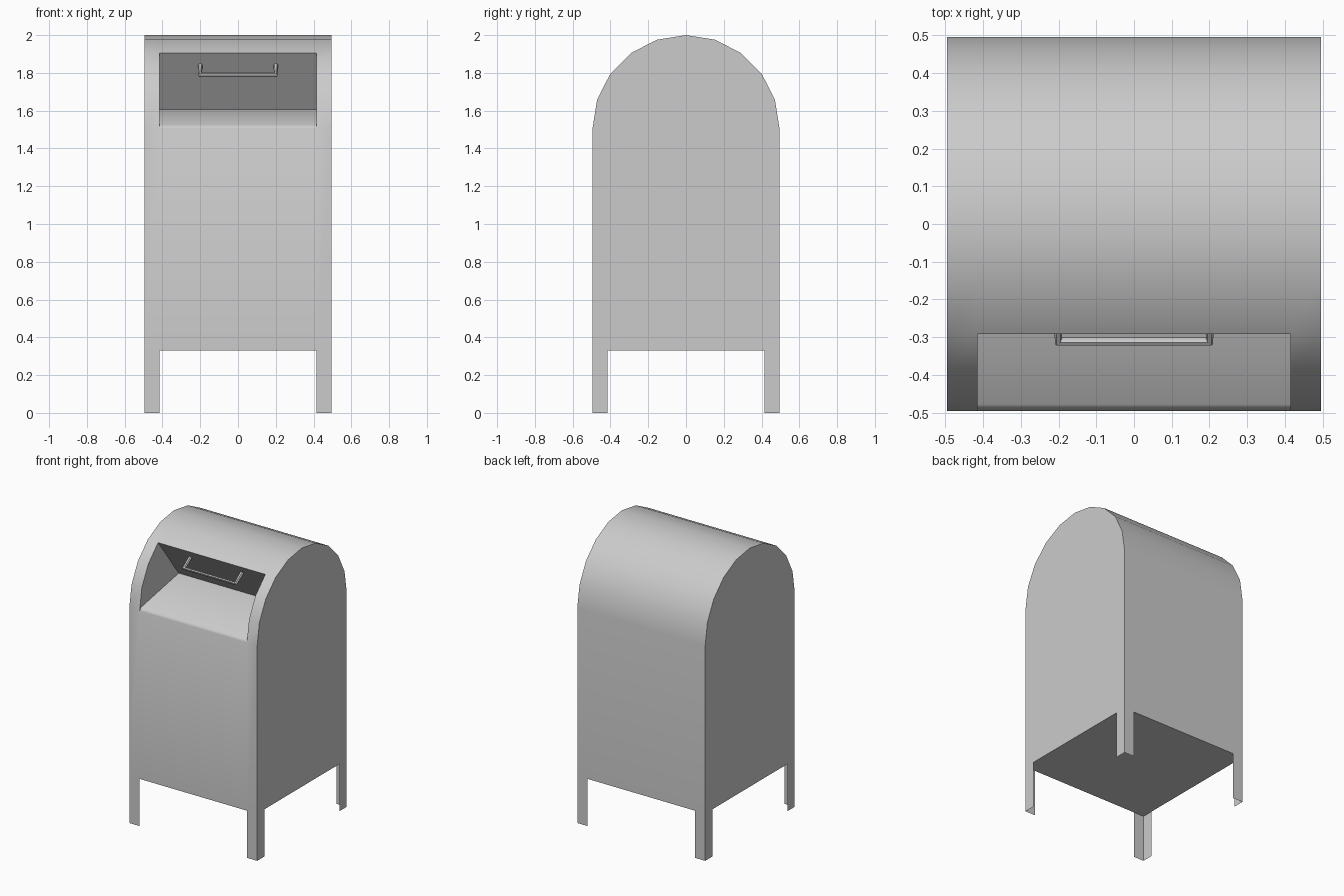
import bpy, bmesh, math

cube = bpy.data.objects.get("Cube")
if cube:
    bpy.data.objects.remove(cube, do_unlink=True)

grey = bpy.data.materials.new("grey paint")
grey.use_nodes = True
colour = (0.6, 0.6, 0.6, 1)
grey.diffuse_color = colour
grey.node_tree.nodes["Principled BSDF"].inputs["Base Color"].default_value = colour

R = 0.495        # half width and arch radius
IN = 0.415       # inner edge of legs and hatch
FLOOR = 0.33
SPRING = 1.505   # height where the arch begins
SEGMENTS = 10


def add_object(name, data, angle=45):
    obj = bpy.data.objects.new(name, data)
    bpy.context.collection.objects.link(obj)
    bpy.ops.object.select_all(action='DESELECT')
    obj.select_set(True)
    bpy.context.view_layer.objects.active = obj
    if obj.type == 'CURVE':
        bpy.ops.object.convert(target='MESH')
        obj = bpy.context.object
    else:
        data.materials.append(grey)
    bpy.ops.object.shade_smooth_by_angle(angle=math.radians(angle))
    return obj


# Side profile (y, z), running from front foot over the arch to back foot
arch = [(-R * math.cos(math.pi * i / SEGMENTS),
         SPRING + R * math.sin(math.pi * i / SEGMENTS)) for i in range(SEGMENTS + 1)]
profile = [(-R, 0), (-R, FLOOR)] + arch + [(R, FLOOR), (R, 0)]
last = len(profile) - 2
hatch = [arch[3], (-0.063, 1.605), (-0.478, 1.525), arch[0]]

# Sheet metal body with angled legs and a recessed hatch
bm = bmesh.new()


def face(points):
    bm.faces.new([bm.verts.new(p) for p in points])


def strip(a, b, x0, x1):
    face([(x0, *a), (x1, *a), (x1, *b), (x0, *b)])


for i, (a, b) in enumerate(zip(profile, profile[1:])):
    strip(a, b, -R, -IN)
    strip(a, b, IN, R)
    if i not in (0, 2, 3, 4, last):     # open between legs and at the hatch
        strip(a, b, -IN, IN)
for a, b in zip(hatch, hatch[1:]):
    strip(a, b, -IN, IN)
for s in (-1, 1):
    # hatch cheek
    face([(s * IN, *p) for p in hatch + [arch[1], arch[2]]])
    # side panel and the side flanges of the legs
    side = profile[1:-1] + [(IN, FLOOR), (-IN, FLOOR)]
    face([(s * R, *p) for p in side])
    for t in (-1, 1):
        face([(s * R, t * y, z) for y, z in
              ((R, 0), (R, FLOOR), (IN, FLOOR), (IN, 0))])
bmesh.ops.remove_doubles(bm, verts=bm.verts, dist=0.0005)
bmesh.ops.recalc_face_normals(bm, faces=bm.faces)
mesh = bpy.data.meshes.new("body")
bm.to_mesh(mesh)
bm.free()
add_object("body", mesh)

# Floor plate, facing down
mesh = bpy.data.meshes.new("floor")
mesh.from_pydata([(-R, -R, FLOOR), (-R, R, FLOOR), (R, R, FLOOR), (R, -R, FLOOR)],
                 [], [(0, 1, 2, 3)])
add_object("floor", mesh)

# Pull handle: bent bar standing square to the hatch door
curve = bpy.data.curves.new("handle", 'CURVE')
curve.dimensions = '3D'
curve.bevel_depth = 0.013
curve.bevel_resolution = 1
curve.use_fill_caps = True
path = [(-0.2, -0.235, 1.845), (-0.2, -0.311, 1.79),
        (0.2, -0.311, 1.79), (0.2, -0.235, 1.845)]
spline = curve.splines.new('POLY')
spline.points.add(len(path) - 1)
for point, co in zip(spline.points, path):
    point.co = (*co, 1)
curve.materials.append(grey)
add_object("handle", curve)
